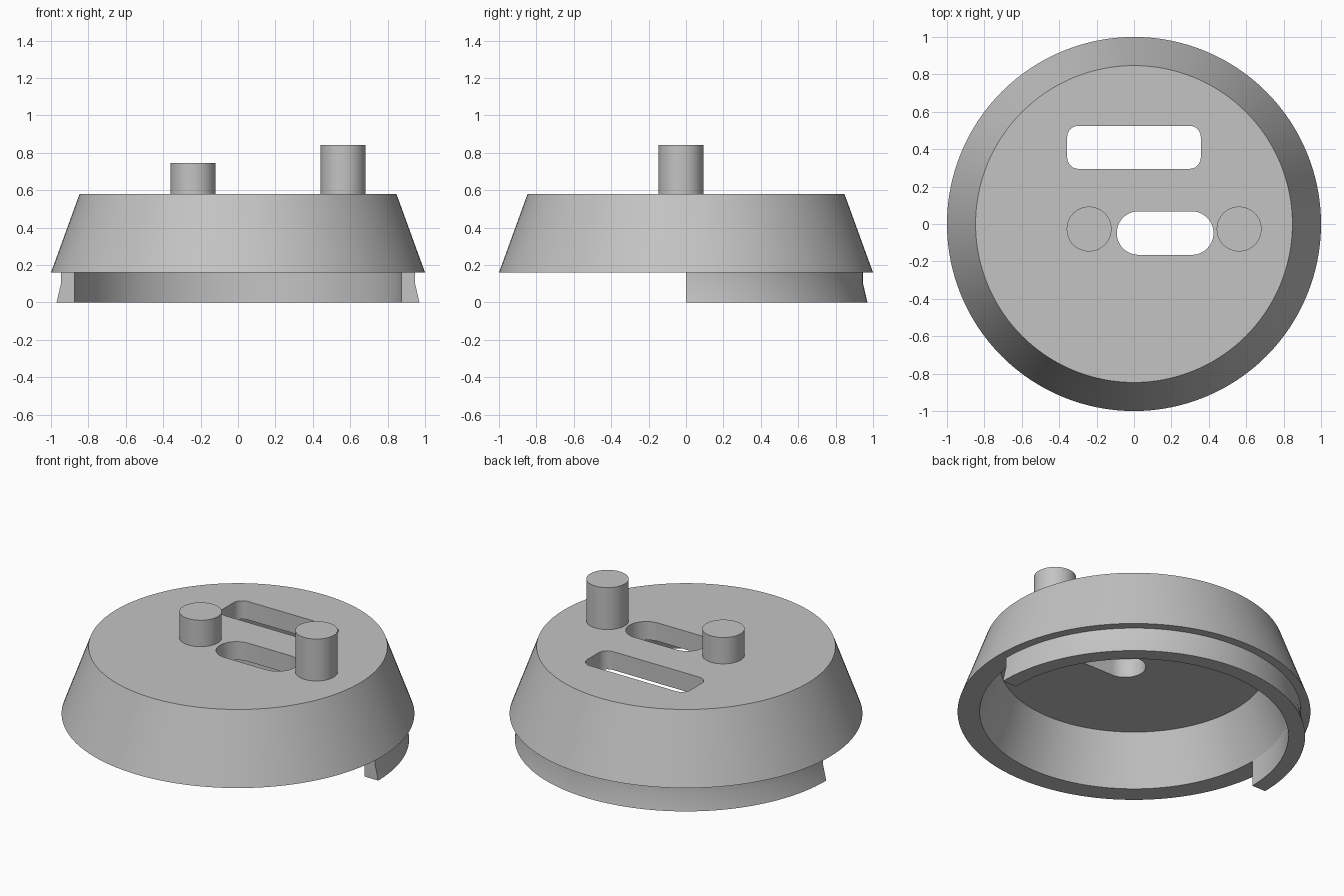
import bpy, math

SEGMENTS = 128

cube = bpy.data.objects.get("Cube")
if cube:
    bpy.data.objects.remove(cube, do_unlink=True)

grey = bpy.data.materials.new("light_grey")
grey.use_nodes = True
colour = (0.55, 0.55, 0.55, 1)
grey.diffuse_color = colour
grey.node_tree.nodes["Principled BSDF"].inputs["Base Color"].default_value = colour


def make_object(name, verts, faces):
    mesh = bpy.data.meshes.new(name)
    mesh.from_pydata(verts, [], faces)
    mesh.materials.append(grey)
    obj = bpy.data.objects.new(name, mesh)
    bpy.context.collection.objects.link(obj)
    return obj


def activate(obj):
    bpy.ops.object.select_all(action='DESELECT')
    obj.select_set(True)
    bpy.context.view_layer.objects.active = obj


def smooth(obj):
    activate(obj)
    bpy.ops.object.shade_smooth_by_angle(angle=math.radians(15))


def prism(name, outline, bottom, top):
    """Extrude a counter-clockwise outline between two heights."""
    n = len(outline)
    verts = [(x, y, z) for z in (bottom, top) for x, y in outline]
    faces = [(i, (i + 1) % n, n + (i + 1) % n, n + i) for i in range(n)]
    faces += [tuple(reversed(range(n))), tuple(range(n, 2 * n))]
    return make_object(name, verts, faces)


def circle(cx, cy, radius, n=64):
    return [(cx + radius * math.cos(math.tau * i / n),
             cy + radius * math.sin(math.tau * i / n)) for i in range(n)]


def rounded_box(x0, x1, y0, y1, r, steps=12):
    corners = [(x1 - r, y1 - r), (x0 + r, y1 - r), (x0 + r, y0 + r), (x1 - r, y0 + r)]
    return [(cx + r * math.cos((q + s / steps) * math.pi / 2),
             cy + r * math.sin((q + s / steps) * math.pi / 2))
            for q, (cx, cy) in enumerate(corners) for s in range(steps + 1)]


def ring_verts(radius, z):
    return [(x, y, z) for x, y in circle(0, 0, radius, SEGMENTS)]


# Hollow tapered cap: one closed skin from the ceiling out to the top
profile = [(0.76, 0.465), (0.875, 0.16), (1.0, 0.16), (0.847, 0.58)]
n = SEGMENTS
verts = [v for r, z in profile for v in ring_verts(r, z)]
faces = [(k * n + i, (k + 1) * n + i, (k + 1) * n + (i + 1) % n, k * n + (i + 1) % n)
         for k in range(3) for i in range(n)]
faces = [tuple(reversed(f)) for f in faces]
faces += [tuple(reversed(range(n))), tuple(range(3 * n, 4 * n))]
cap = make_object("tapered_cap", verts, faces)

# Two slots through the top plate
slots = {"wide_slot_cutter": (-0.357, 0.357, 0.295, 0.525, 0.06),
         "round_slot_cutter": (-0.092, 0.425, -0.165, 0.068, 0.116)}
for name, box in slots.items():
    cutter = prism(name, rounded_box(*box), 0.4, 0.7)
    cutter.hide_render = True
    cut = cap.modifiers.new(name, 'BOOLEAN')
    cut.object = cutter
    cut.solver = 'EXACT'
    activate(cap)
    bpy.ops.object.modifier_apply(modifier=name)
    bpy.data.objects.remove(cutter, do_unlink=True)
smooth(cap)

# Half-circle lip under the back, flared at its foot
section = [(0.875, 0), (0.97, 0), (0.947, 0.1), (0.947, 0.16), (0.875, 0.16)]
m = len(section)
steps = SEGMENTS // 2
verts = [(r * math.cos(math.pi * i / steps), r * math.sin(math.pi * i / steps), z)
         for i in range(steps + 1) for r, z in section]
faces = [(i * m + k, i * m + (k + 1) % m, (i + 1) * m + (k + 1) % m, (i + 1) * m + k)
         for i in range(steps) for k in range(m)]
faces = [tuple(reversed(f)) for f in faces]
faces += [tuple(range(m)), tuple(reversed(range(steps * m, (steps + 1) * m)))]
smooth(make_object("half_lip", verts, faces))

# Two pins beside the round slot
for name, x, top in (("short_pin", -0.24, 0.745), ("tall_pin", 0.562, 0.842)):
    smooth(prism(name, circle(x, -0.027, 0.12), 0.58, top))
